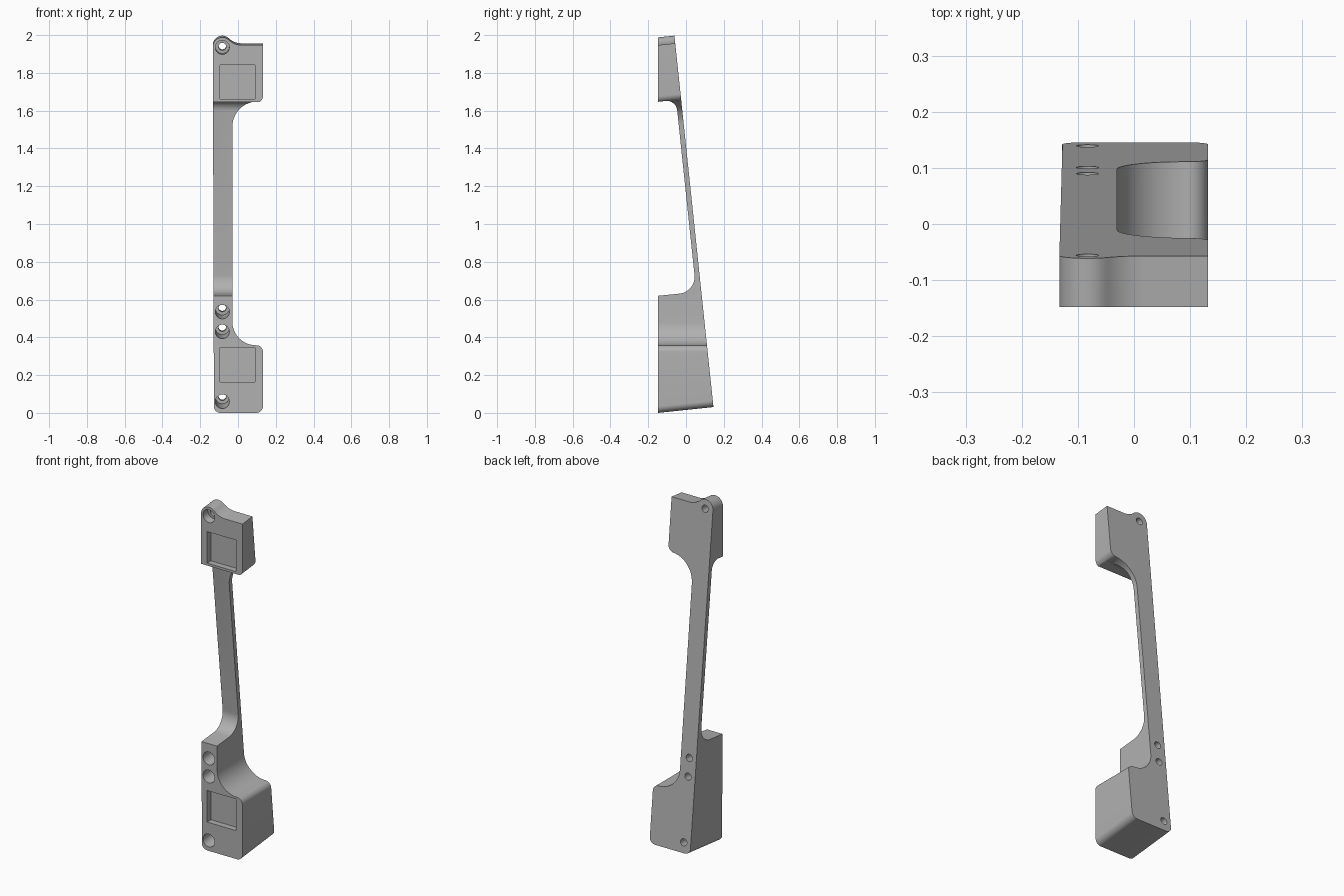
import bpy, bmesh, math
from mathutils import Vector, Matrix

if "Cube" in bpy.data.objects:
    bpy.data.objects.remove(bpy.data.objects["Cube"], do_unlink=True)

TILT = math.radians(6)
SLOPE = math.tan(TILT)
FRONT = -0.148
AXIS = Vector((0, math.cos(TILT), math.sin(TILT)))   # normal of the slanted back
BACK = Vector((0, 0.145, 0.035))                     # lowest point of the back

grey = bpy.data.materials.new("mid grey")
grey.use_nodes = True
colour = (0.44, 0.44, 0.44, 1)
grey.diffuse_color = colour
grey.node_tree.nodes["Principled BSDF"].inputs["Base Color"].default_value = colour


def arc(cx, cz, r, a0, a1, n=12):
    angles = [math.radians(a0 + (a1 - a0) * i / n) for i in range(n + 1)]
    return [(cx + r * math.cos(a), cz + r * math.sin(a)) for a in angles]


def rounded(corners, n=12):
    """Polygon from (a, b, radius) corners with true tangent fillets."""
    out = []
    for i, (a, b, r) in enumerate(corners):
        p = Vector((a, b))
        if r == 0:
            out.append((a, b))
            continue
        u = (Vector(corners[i - 1][:2]) - p).normalized()
        v = (Vector(corners[(i + 1) % len(corners)][:2]) - p).normalized()
        half = u.angle(v) / 2
        centre = p + (u + v).normalized() * (r / math.sin(half))
        start = p + u * (r / math.tan(half)) - centre
        end = p + v * (r / math.tan(half)) - centre
        sweep = start.angle_signed(end)
        for k in range(n + 1):
            t = -sweep * k / n
            out.append((centre.x + start.x * math.cos(t) - start.y * math.sin(t),
                        centre.y + start.x * math.sin(t) + start.y * math.cos(t)))
    return out


def prism(name, near, far):
    """Solid between two matching point loops."""
    bm = bmesh.new()
    a = [bm.verts.new(p) for p in near]
    b = [bm.verts.new(p) for p in far]
    bm.faces.new(a)
    bm.faces.new(b[::-1])
    for i in range(len(a)):
        j = (i + 1) % len(a)
        bm.faces.new((a[j], a[i], b[i], b[j]))
    return finish(name, bm)


def finish(name, bm):
    bmesh.ops.recalc_face_normals(bm, faces=bm.faces)
    mesh = bpy.data.meshes.new(name)
    bm.to_mesh(mesh)
    bm.free()
    mesh.materials.append(grey)
    ob = bpy.data.objects.new(name, mesh)
    bpy.context.collection.objects.link(ob)
    return ob


def rod(name, start, length, radius):
    bm = bmesh.new()
    place = (Matrix.Translation(start + AXIS * length / 2)
             @ AXIS.to_track_quat('Z', 'Y').to_matrix().to_4x4())
    bmesh.ops.create_cone(bm, cap_ends=True, segments=32, radius1=radius,
                          radius2=radius, depth=length, matrix=place)
    return finish(name, bm)


def combine(target, tool, operation):
    mod = target.modifiers.new(operation.lower(), 'BOOLEAN')
    mod.operation, mod.object, mod.solver = operation, tool, 'EXACT'
    bpy.context.view_layer.objects.active = target
    bpy.ops.object.modifier_apply(modifier=mod.name)
    bpy.data.objects.remove(tool, do_unlink=True)


# Front outline: two blocks joined by a narrow strut, with a rounded top lug
L, R, S = -0.133, 0.132, -0.03
outline = rounded([(L, 0, 0.035), (R, 0, 0.035), (R, 0.358, 0.035), (S, 0.358, 0.125),
                   (S, 1.642, 0.14), (R, 1.642, 0.035), (R, 1.947, 0)])
outline += arc(0.02, 2.047, 0.1, 270, 226.6) + arc(-0.083, 1.938, 0.05, 46.6, 180)[1:]


def layer(y):
    # end faces follow the tilt; the shoulder of the lower block stays level
    return [(x, y, z + (0 if 0.2 < z < 0.8 else SLOPE * (y - FRONT))) for x, z in outline]


bracket = prism("handle_bracket", layer(-0.2), layer(0.25))


# Side profile: upright front, slanted back, thin strut with filleted ends
def back_y(z):
    return BACK.y - SLOPE * (z - BACK.z)


THICK = 0.027
side = rounded([
    (FRONT, -0.1, 0), (back_y(-0.1), -0.1, 0), (back_y(2.1), 2.1, 0), (FRONT, 2.1, 0),
    (FRONT, 1.647, 0), (back_y(1.657) - THICK, 1.657, 0.055),
    (back_y(0.64) - THICK, 0.64, 0.09), (FRONT, 0.62, 0)])
profile = prism("side_profile", [(-0.3, y, z) for y, z in side], [(0.3, y, z) for y, z in side])
combine(bracket, profile, 'INTERSECT')

# Counterbored screw holes square to the back
for z in (0.06, 0.43, 0.535, 1.935):
    mouth = Vector((-0.083, FRONT, z))
    depth = (BACK - mouth).dot(AXIS)
    combine(bracket, rod("screw_hole", mouth - AXIS * 0.05, depth + 0.1, 0.02), 'DIFFERENCE')
    combine(bracket, rod("counterbore", mouth - AXIS * 0.05, depth, 0.037), 'DIFFERENCE')

# Shallow square pockets in the front
for z in (0.255, 1.752):
    bm = bmesh.new()
    bmesh.ops.create_cube(bm, size=1, matrix=Matrix.Translation((-0.002, FRONT, z))
                          @ Matrix.Diagonal((0.185, 0.07, 0.182, 1)))
    combine(bracket, finish("pocket", bm), 'DIFFERENCE')

bpy.ops.object.select_all(action='DESELECT')
bracket.select_set(True)
bpy.context.view_layer.objects.active = bracket
bpy.ops.object.shade_smooth_by_angle(angle=math.radians(30))
